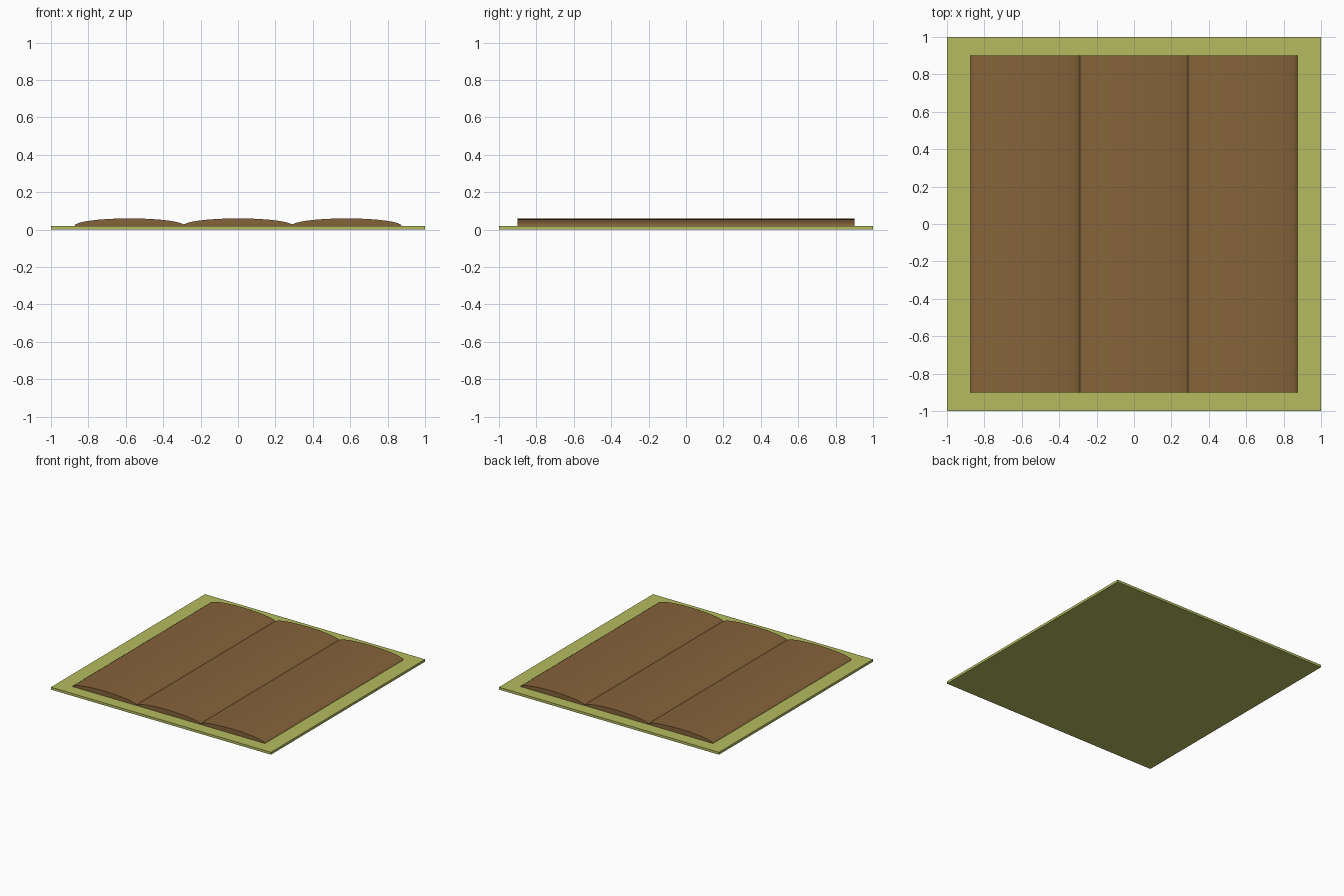
import bpy
import bmesh
from math import cos, sin, pi, radians

cube = bpy.data.objects.get("Cube")
if cube:
    bpy.data.objects.remove(cube, do_unlink=True)

BASE_TOP = 0.02
SPACING = 0.58
HALF_WIDTH = 0.295
RISE = 0.04
HALF_LENGTH = 0.9
SEGMENTS = 16


def make_material(name, colour):
    mat = bpy.data.materials.new(name)
    mat.use_nodes = True
    mat.diffuse_color = colour
    mat.node_tree.nodes["Principled BSDF"].inputs["Base Color"].default_value = colour
    return mat


grass = make_material("grass green", (0.46, 0.50, 0.115, 1))
soil = make_material("soil brown", (0.235, 0.126, 0.043, 1))


def finish(bm, name, mat):
    bmesh.ops.recalc_face_normals(bm, faces=bm.faces)
    mesh = bpy.data.meshes.new(name)
    bm.to_mesh(mesh)
    bm.free()
    mesh.materials.append(mat)
    obj = bpy.data.objects.new(name, mesh)
    bpy.context.collection.objects.link(obj)
    return obj


# Thin square ground slab
bm = bmesh.new()
bmesh.ops.create_cube(bm, size=1)
bmesh.ops.scale(bm, vec=(2, 2, BASE_TOP), verts=bm.verts)
bmesh.ops.translate(bm, vec=(0, 0, BASE_TOP / 2), verts=bm.verts)
finish(bm, "ground_slab", grass)


# Soil ridge: a half-ellipse profile extruded along y
def soil_ridge(name, x):
    bm = bmesh.new()
    angles = [pi * i / SEGMENTS for i in range(SEGMENTS + 1)]
    profile = [bm.verts.new((x + HALF_WIDTH * cos(a), -HALF_LENGTH,
                             BASE_TOP + RISE * sin(a))) for a in angles]
    end = bm.faces.new(profile)
    result = bmesh.ops.extrude_face_region(bm, geom=[end], use_keep_orig=True)
    moved = [v for v in result["geom"] if isinstance(v, bmesh.types.BMVert)]
    bmesh.ops.translate(bm, vec=(0, 2 * HALF_LENGTH, 0), verts=moved)
    return finish(bm, name, soil)


ridges = [soil_ridge(name, x) for name, x in (
    ("soil_ridge_right", -SPACING),
    ("soil_ridge_middle", 0),
    ("soil_ridge_left", SPACING))]

# Smooth the rounded tops, keep the end caps crisp
bpy.ops.object.select_all(action="DESELECT")
for ridge in ridges:
    ridge.select_set(True)
bpy.context.view_layer.objects.active = ridges[0]
bpy.ops.object.shade_smooth_by_angle(angle=radians(40))
